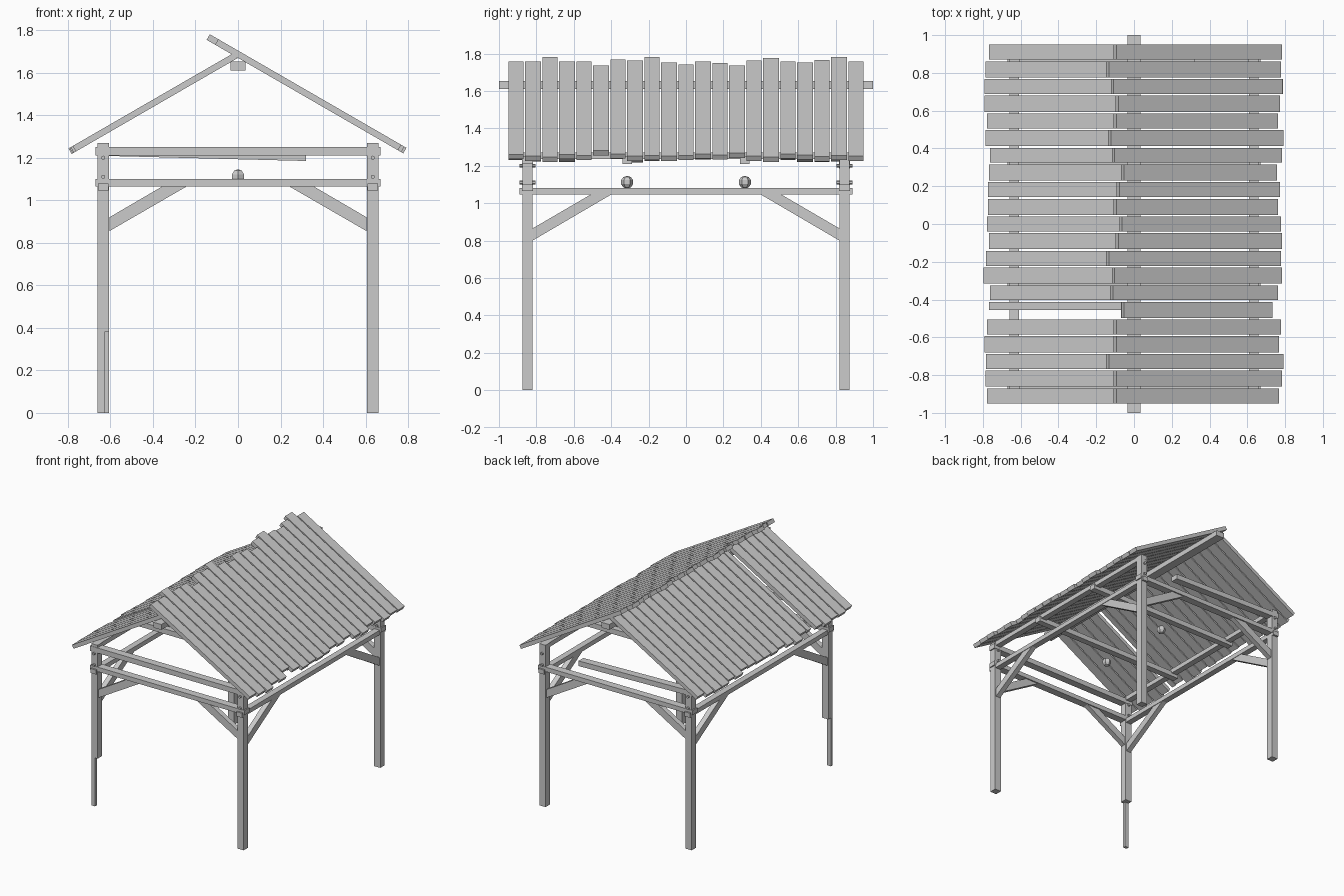
import bpy, bmesh
from math import radians, cos, sin, atan2, hypot
from mathutils import Vector, Matrix

if "Cube" in bpy.data.objects:
    bpy.data.objects.remove(bpy.data.objects["Cube"])


def finish(name, bm):
    me = bpy.data.meshes.new(name)
    bmesh.ops.recalc_face_normals(bm, faces=bm.faces)
    bm.to_mesh(me)
    bm.free()
    ob = bpy.data.objects.new(name, me)
    bpy.context.collection.objects.link(ob)
    return ob


def box(name, x0, x1, y0, y1, z0, z1):
    bm = bmesh.new()
    m = Matrix.Translation(((x0 + x1) / 2, (y0 + y1) / 2, (z0 + z1) / 2)) \
        @ Matrix.Diagonal((x1 - x0, y1 - y0, z1 - z0, 1))
    bmesh.ops.create_cube(bm, size=1, matrix=m)
    return finish(name, bm)


def prism(name, pts, axis, c, w):
    """Extrude a profile: axis 'y' uses (x, z) points, axis 'x' uses (y, z) points."""
    bm = bmesh.new()
    vs = [bm.verts.new((p, c - w / 2, q) if axis == 'y' else (c - w / 2, p, q)) for p, q in pts]
    f = bm.faces.new(vs)
    r = bmesh.ops.extrude_face_region(bm, geom=[f])
    d = Vector((0, w, 0)) if axis == 'y' else Vector((w, 0, 0))
    bmesh.ops.translate(bm, vec=d, verts=[v for v in r['geom'] if isinstance(v, bmesh.types.BMVert)])
    return finish(name, bm)


PX, PY, H = 0.634, 0.847, 0.0275

# corner posts, braces and pegs
for sx in (-1, 1):
    for sy in (-1, 1):
        tag = ("front" if sy < 0 else "back") + ("_left" if sx < 0 else "_right")
        x, y = sx * PX, sy * PY
        split = tag == "front_left"
        box(tag + "_post", x - H, x + H, y - H, y + H, 0.38 if split else 0, 1.27)
        if split:  # weathered, split lower end
            box(tag + "_post_splinter", x - H, x + 0.005, y - H, y - 0.005, 0, 0.38)
        prism(tag + "_cross_brace",
              [(sx * 0.605, 0.855), (sx * 0.605, 0.92), (sx * 0.355, 1.066), (sx * 0.24, 1.066)],
              'y', y, 0.04)
        prism(tag + "_side_brace",
              [(sy * 0.82, 0.80), (sy * 0.82, 0.865), (sy * 0.51, 1.046), (sy * 0.40, 1.046)],
              'x', x, 0.04)
        for z in (1.11, 1.2):
            bm = bmesh.new()
            bmesh.ops.create_cone(bm, cap_ends=True, segments=6, radius1=0.01, radius2=0.01,
                                  depth=0.085, matrix=Matrix.Translation((x, y, z))
                                  @ Matrix.Rotation(radians(90), 4, 'X'))
            finish(tag + "_peg", bm)

# long side beams and wall plates
for sx, tag in ((-1, "left"), (1, "right")):
    x = sx * PX
    box(tag + "_side_beam", x - 0.024, x + 0.024, -0.89, 0.89, 1.045, 1.08)
    box(tag + "_wall_plate", x - 0.024, x + 0.024, -0.875, 0.875, 1.235, 1.27)

# end ties (the back upper one is broken off) and inner cross beams
for sy, tag in ((-1, "front"), (1, "back")):
    y = sy * PY
    box(tag + "_lower_tie", -0.67, 0.67, y - 0.03, y + 0.03, 1.065, 1.10)
    box(tag + "_cross_beam", -0.67, 0.67, sy * 0.315 - 0.025, sy * 0.315 + 0.025, 1.21, 1.25)
    # round lamps under the cross beams
    bm = bmesh.new()
    bmesh.ops.create_uvsphere(bm, u_segments=6, v_segments=5, radius=0.034,
                              matrix=Matrix.Translation((0, sy * 0.315, 1.112)))
    finish(tag + "_lamp", bm)
box("front_upper_tie", -0.67, 0.67, -PY - 0.03, -PY + 0.03, 1.21, 1.25)
prism("back_upper_tie", [(-0.67, 1.21), (0.32, 1.185), (0.32, 1.225), (-0.67, 1.25)], 'y', PY, 0.06)

# ridge beam
box("ridge_beam", -0.035, 0.035, -1, 1, 1.61, 1.652)

# roof planks: ragged lower ends (x) and upper ends, listed front to back
right_low = [.76, .775, .785, .76, .77, .725, .755, .775, .77, .775, .77,
             .755, .765, .75, .775, .785, .755, .765, .78, .77, .775]
right_top = [.10, .10, .14, .10, .10, .06, .12, .11, .14, .09, .07,
             .10, .085, .06, .11, .13, .10, .09, .115, .14, .10]
left_low = [.77, .78, .775, .785, .77, .76, .755, .79, .775, .76, .77,
            .765, .765, .76, .755, .78, .77, .785, .785, .78, .76]
T = 0.015 / cos(radians(30))
SLOPE = sin(radians(30)) / cos(radians(30))


def plank(name, sx, low, top, y, w):
    """Sloped board with square-cut ends; low/top are distances outward from the ridge."""
    n = Vector((0.5 * sx, 0.866)) * 0.015
    a = Vector((sx * low, 1.687 - low * SLOPE))
    b = Vector((sx * top, 1.687 - top * SLOPE))
    prism(name, [tuple(p) for p in (a - n, a + n, b + n, b - n)], 'y', y, w)


pitch = 1.91 / 21
for i in range(21):
    y = -0.955 + pitch * (i + 0.5)
    w = pitch - (0.006 if i % 2 else 0.012)
    plank("right_roof_plank", 1, right_low[i], -right_top[i], y, w)
    if i == 5:  # split board
        plank("left_split_plank", -1, left_low[i], 0.01, y + w / 4, w / 2)
    else:
        plank("left_roof_plank", -1, left_low[i], 0.01, y, w)
